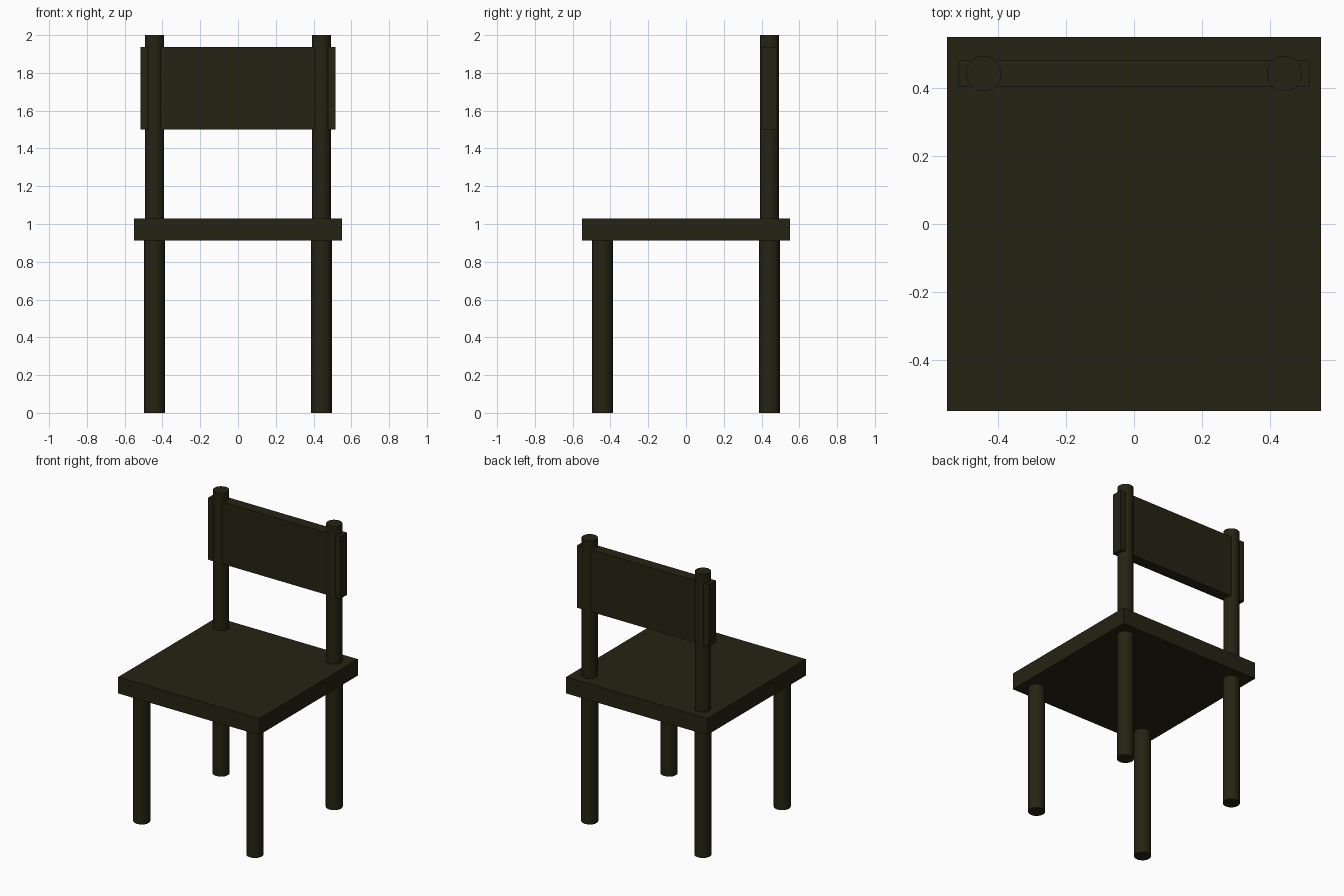
import bpy
import math

if "Cube" in bpy.data.objects:
    bpy.data.objects.remove(bpy.data.objects["Cube"])

wood = bpy.data.materials.new("dark olive wood")
wood.diffuse_color = (0.018, 0.017, 0.006, 1)
wood.use_nodes = True
wood.node_tree.nodes["Principled BSDF"].inputs["Base Color"].default_value = wood.diffuse_color


def box(name, x, y, z):
    """Box from (min, max) ranges on each axis."""
    bpy.ops.mesh.primitive_cube_add(size=1, location=[sum(r) / 2 for r in (x, y, z)])
    ob = bpy.context.object
    ob.name = name
    ob.scale = [r[1] - r[0] for r in (x, y, z)]
    bpy.ops.object.transform_apply(location=False, rotation=False, scale=True)
    ob.data.materials.append(wood)


def rod(name, x, y, z0, z1, radius):
    """Upright round rod with crisp end caps."""
    bpy.ops.mesh.primitive_cylinder_add(vertices=32, radius=radius, depth=z1 - z0,
                                        location=(x, y, (z0 + z1) / 2))
    ob = bpy.context.object
    ob.name = name
    ob.data.materials.append(wood)
    bpy.ops.object.shade_smooth_by_angle(angle=math.radians(30))


# Seat slab
box("seat", (-0.55, 0.55), (-0.55, 0.55), (0.912, 1.028))

# Legs and back posts
for side, x in (("left", -0.442), ("right", 0.442)):
    rod(f"front_leg_{side}", x, -0.442, 0, 0.912, 0.0545)
    rod(f"back_leg_{side}", x, 0.442, 0, 0.912, 0.0545)
    rod(f"back_post_{side}", x, 0.442, 1.028, 2.0, 0.0515)

# Backrest panel running through both posts
box("backrest", (-0.516, 0.516), (0.404, 0.481), (1.5, 1.938))
